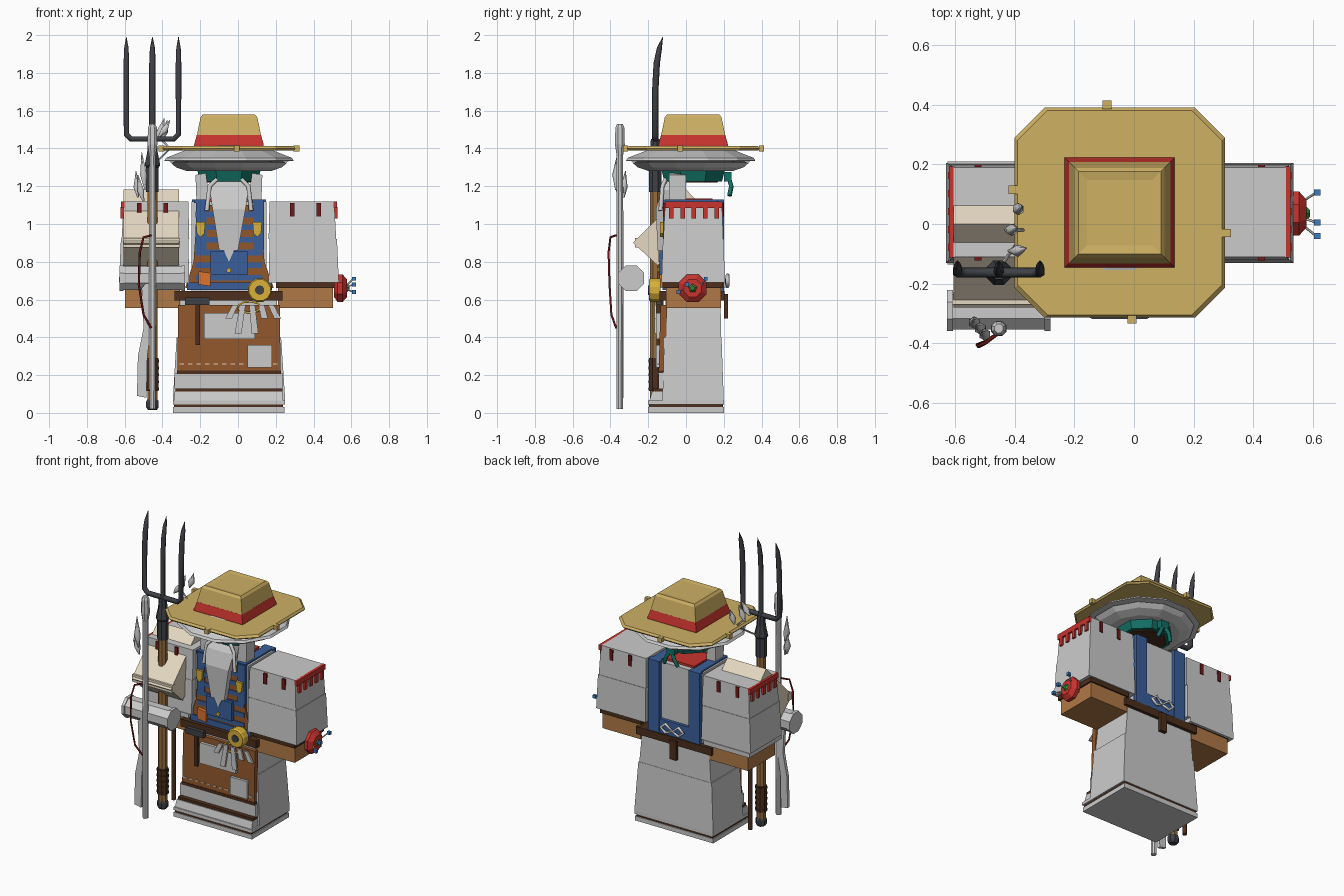
import bpy, bmesh, math
from mathutils import Vector, Matrix

if "Cube" in bpy.data.objects:
    bpy.data.objects.remove(bpy.data.objects["Cube"])

def mat(name, r, g, b):
    m = bpy.data.materials.new(name)
    m.diffuse_color = (*[(c / 255) ** 2.2 for c in (r, g, b)], 1)
    m.use_nodes = True
    m.node_tree.nodes["Principled BSDF"].inputs["Base Color"].default_value = m.diffuse_color
    return m

STRAW, RED, DKRED = mat("straw", 205, 175, 100), mat("red", 200, 55, 50), mat("dark_red", 115, 30, 30)
BLUE, BROWN, DARK = mat("denim", 60, 95, 155), mat("leather", 145, 88, 48), mat("dark_leather", 78, 50, 34)
SKIN, IRON, CREAM = mat("tan", 175, 120, 72), mat("iron", 65, 67, 72), mat("cream", 228, 215, 192)
TEAL, GOLD, ORANGE = mat("teal", 25, 110, 100), mat("brass", 215, 175, 60), mat("orange", 220, 115, 50)
GREEN, PIN, WOOD = mat("green", 60, 140, 60), mat("pin_blue", 60, 125, 195), mat("wood", 150, 110, 65)
CX, CY = -0.048, 0.038   # figure axis

def finish(name, bm, m=None):
    bmesh.ops.recalc_face_normals(bm, faces=bm.faces)
    me = bpy.data.meshes.new(name)
    bm.to_mesh(me)
    bm.free()
    o = bpy.data.objects.new(name, me)
    bpy.context.collection.objects.link(o)
    if m:
        me.materials.append(m)
    return o

def loft(name, rings, m=None):
    """Skin closed rings of equal length and cap both ends."""
    bm = bmesh.new()
    vs = [[bm.verts.new(p) for p in r] for r in rings]
    n = len(vs[0])
    for a, b in zip(vs, vs[1:]):
        for i in range(n):
            bm.faces.new((a[i], a[(i + 1) % n], b[(i + 1) % n], b[i]))
    bm.faces.new(vs[0])
    bm.faces.new(vs[-1])
    return finish(name, bm, m)

def rect(x0, x1, y0, y1, z):
    return [(x0, y0, z), (x1, y0, z), (x1, y1, z), (x0, y1, z)]

def box(name, x0, x1, y0, y1, z0, z1, m=None, top=None):
    """Box, optionally with a different top rectangle."""
    return loft(name, [rect(x0, x1, y0, y1, z0), rect(*(top or (x0, x1, y0, y1)), z1)], m)

def lathe(name, prof, n, centre, axis='Z', m=None):
    """Stack of (radius, height) polygon rings about an axis."""
    R = {'Z': Matrix(), 'X': Matrix.Rotation(math.pi / 2, 4, 'Y'), 'Y': Matrix.Rotation(math.pi / 2, 4, 'X')}[axis]
    rings = [[R @ Vector((r * math.cos(t), r * math.sin(t), h)) + Vector(centre)
              for t in [(i + .5) * 2 * math.pi / n for i in range(n)]] for r, h in prof]
    return loft(name, rings, m)

def tube(name, pts, r, m=None, cyclic=False, radii=None):
    cu = bpy.data.curves.new(name, 'CURVE')
    cu.dimensions, cu.bevel_depth, cu.bevel_resolution, cu.use_fill_caps = '3D', r, 1, True
    s = cu.splines.new('POLY')
    s.points.add(len(pts) - 1)
    for i, p in enumerate(pts):
        s.points[i].co = (*p, 1)
        s.points[i].radius = radii[i] if radii else 1
    s.use_cyclic_u = cyclic
    o = bpy.data.objects.new(name, cu)
    bpy.context.collection.objects.link(o)
    if m:
        cu.materials.append(m)
    return o

def slab(name, pts, y0, y1, m=None):
    """Front-view (x, z) outline extruded along y."""
    return loft(name, [[(x, y, z) for x, z in pts] for y in (y0, y1)], m)

def octo(hx, hy, cut, z):
    p = [(hx, -hy + cut), (hx, hy - cut), (hx - cut, hy), (cut - hx, hy),
         (-hx, hy - cut), (-hx, cut - hy), (cut - hx, -hy), (hx - cut, -hy)]
    return [(CX + x, CY + y, z) for x, y in p]

# robe skirt, hem and front ledge
box("hem_base", -.345, .245, -.2, .2, 0, .03)
box("hem_trim", -.338, .238, -.195, .195, .03, .045, DARK)
box("hem_upper", -.345, .25, -.2, .2, .045, .065)
box("skirt_lower", -.345, .25, -.125, .2, .065, .4, None, (-.325, .228, -.115, .188))
box("skirt_upper", -.318, .222, -.112, .186, .4, .64, None, (-.3, .2, -.108, .182))
box("front_ledge", -.34, .24, -.195, -.12, .06, .112, None, (-.335, .235, -.18, -.12))
box("ledge_trim", -.33, .235, -.175, -.12, .112, .13, DARK)
box("front_panel", -.335, .235, -.145, -.12, .13, .21)

# leather apron with pockets and stitching
box("apron", -.32, .225, -.145, -.11, .21, .57, BROWN, (-.318, .222, -.135, -.1))
box("apron_hem", -.322, .228, -.148, -.12, .205, .225, DARK)
box("apron_pocket", -.18, .09, -.155, -.12, .39, .53)
box("apron_patch", .05, .18, -.158, -.12, .24, .36)
box("apron_strap", -.225, -.2, -.155, -.12, .36, .6, DARK)
for i in range(12):
    box("apron_stitch", -.31 + i * .045, -.285 + i * .045, -.15, -.13, .255, .262, CREAM)

# torso, striped bib and shoulder straps
box("torso", -.245, .15, -.1, .175, .6, 1.12)
slab("bib", [(-.28, .66), (.19, .66), (.14, .8), (.12, 1.1), (-.215, 1.1), (-.235, .8)], -.115, -.09, BROWN)
for i in range(6):
    box("bib_stripe", -.225, .13, -.12, -.1, .70 + i * .067, .73 + i * .067, BLUE)
box("bib_waist", -.27, .18, -.125, -.1, .65, .69, BLUE)
for s in (-1, 1):
    a, b = sorted((CX + s * .12, CX + s * .185))
    box("front_strap", a + .01, b, -.122, -.09, .86, 1.125, BLUE)
    box("shoulder_strap", a, b, -.115, .195, 1.11, 1.13, BLUE)
    box("back_strap", a - .01, b + .01, .165, .2, .62, 1.13, BLUE)
    c = CX + s * .15
    slab("strap_buckle", [(c - .025, 1.01), (c + .025, 1.01), (c + .02, .95), (c, .93), (c - .02, .95)], -.137, -.115, GOLD)
box("back_waist", -.24, .145, .165, .196, .64, .74, BLUE)
slab("bib_pocket", [(-.145, .855), (.05, .855), (.05, .73), (-.145, .73)], -.14, -.11, BLUE)
lathe("pocket_button", [(.013, 0), (.013, .012)], 8, (CX, -.138, .755), 'Y', GOLD)
slab("orange_patch", [(-.21, .75), (-.145, .74), (-.145, .67), (-.21, .68)], -.14, -.11, ORANGE)

# belt, tail, bow and hanging tools
box("belt", -.335, .235, -.14, .205, .595, .645, DARK)
box("belt_tail", -.08, -.03, .2, .222, .5, .63, DARK)
box("tool_pouch", -.28, -.15, -.165, -.13, .57, .612, IRON)
for s in (-1, 1):
    tube("back_bow", [(CX, .215, .69), (CX + s * .05, .22, .73), (CX + s * .085, .22, .7), (CX + s * .05, .22, .67)], .01, None, True)
lathe("tape_roll", [(.062, 0), (.065, .01), (.065, .05), (.058, .06)], 12, (.115, -.135, .65), 'Y', GOLD)
lathe("tape_hole", [(.025, 0), (.025, .01)], 10, (.115, -.19, .65), 'Y', IRON)
tube("key_ring", [(.06 + .06 * math.cos(t * .7), -.16, .56 + .03 * math.sin(t * .7)) for t in range(9)], .006, GOLD, True)
for x, dx, z in ((-.02, -.03, .5), (.02, -.02, .42), (.07, .02, .42), (.12, .02, .5), (.17, .04, .5)):
    slab("hanging_tool", [(x - .01, .57), (x + .02, .57), (x + .018 + dx, z), (x - .018 + dx, z)], -.168, -.155)

# sleeves and forearms
for s in (-1, 1):
    f = lambda a, b: sorted((CX + s * a, CX + s * b))
    box("sleeve_lower", *f(.21, .582), -.13, .205, .69, .92, None, (*f(.215, .572), -.122, .2))
    box("sleeve_upper", *f(.21, .568), -.12, .197, .92, 1.12, None, (*f(.215, .557), -.11, .19))
    box("sleeve_cuff", *f(.25, .56), -.12, .195, .66, .69, DARK)
    box("forearm", *f(.26, .55), -.105, .185, .555, .665, SKIN)
    for x in (.335, .475):
        for y in (-.122, .183):
            box("sleeve_mark", *f(x - .012, x + .012), y, y + .016, 1.04, 1.112, DKRED)
    box("shoulder_trim", *f(.553, .572), -.112, .192, 1.085, 1.12, RED)
    for i in range(5):
        y = -.09 + i * .06
        box("shoulder_fringe", *f(.555, .575), y, y + .024, 1.03, 1.09, RED)
box("left_cuff_fold", -.625, -.28, -.135, .21, .66, .69)

# tomato pincushion on the wrist
lathe("pincushion", [(.05, 0), (.08, .02), (.08, .045), (.05, .07)], 8, (.508, .035, .66), 'X', RED)
lathe("pincushion_leaf", [(.025, 0), (.012, .012)], 5, (.577, .035, .66), 'X', GREEN)
for y, z in ((-.04, .64), (.005, .68), (.105, .71)):
    tube("pin", [(.56, y * .5 + .02, .66), (.61, y, z)], .004)
    box("pin_head", .603, .625, y - .01, y + .01, z - .01, z + .01, PIN)

# hood collar, face mask and beard
slab("hood_left", [(-.22, 1.12), (-.225, 1.26), (-.17, 1.27), (-.15, 1.12)], -.09, .0)
slab("hood_right", [(.124, 1.12), (.129, 1.26), (.074, 1.27), (.054, 1.12)], -.09, .0)
box("neck_lining", -.16, .06, -.06, .14, 1.11, 1.135, RED)
loft("beard", [rect(-.1, 0, -.15, -.11, .86), rect(-.135, .04, -.16, -.1, 1.08), rect(-.15, .055, -.13, -.04, 1.18), rect(-.12, .025, -.08, -.02, 1.25)])
tube("mask_frame", [(-.165, -.135, 1.07), (-.15, -.125, 1.2), (-.1, -.1, 1.25), (.005, -.1, 1.25), (.055, -.125, 1.2), (.07, -.135, 1.07)], .012)
slab("beard_tip", [(-.08, .87), (-.016, .87), (CX, .8)], -.145, -.12)

# bandana under the hat
lathe("bandana", [(.165, 1.225), (.185, 1.3)], 8, (CX, CY, 0), 'Z', TEAL)
lathe("hat_lining", [(.14, 1.22), (.15, 1.24)], 8, (CX, CY, 0), 'Z', DARK)
box("bandana_knot", -.08, -.02, .2, .24, 1.225, 1.275, TEAL)
for s in (-1, 1):
    tube("bandana_tail", [(CX, .225, 1.25), (CX + s * .03, .24, 1.2), (CX + s * .05, .23, 1.15)], .013, TEAL)

# layered under-hat
lathe("under_hat_low", [(.23, 1.28), (.29, 1.3), (.32, 1.325), (.25, 1.335)], 12, (CX, .025, 0))
lathe("under_hat_high", [(.25, 1.325), (.355, 1.335), (.345, 1.35), (.24, 1.39), (.21, 1.405), (.04, 1.46)], 12, (CX, .025, 0))

# straw hat
loft("straw_brim", [octo(.345, .345, .1, 1.39), octo(.352, .352, .1, 1.4), octo(.342, .342, .1, 1.413)], STRAW)
sq = lambda h, z: rect(CX - h, CX + h, CY - h, CY + h, z)
loft("hat_band", [sq(.184, 1.41), sq(.184, 1.42), sq(.17, 1.472)], RED)
loft("hat_crown", [sq(.172, 1.46), sq(.15, 1.565), sq(.138, 1.58), sq(.11, 1.575)], STRAW)
for x, y in ((-.09, .4), (-.405, .115), (.31, -.03), (-.007, -.32)):
    box("straw_wisp", x - .015, x + .015, y - .014, y + .014, 1.385, 1.415, STRAW)

# hay bundle slung through the left shoulder
loft("shoulder_bundle", [[(x, -.28, .9), (x, 0, 1.183), (x, .12, 1.06), (x, -.15, .78)] for x in (-.605, -.312)], CREAM)
box("bundle_flap_edge", -.61, -.308, -.27, -.235, .875, .925, CREAM)
lathe("bedroll", [(.068, 0), (.068, .31)], 8, (-.61, -.29, .713), 'X')
for x in (-.627, -.3):
    lathe("bedroll_end", [(.074, 0), (.074, .02)], 8, (x, -.29, .713), 'X')

# pitchfork
PX, PY = -.453, -.163
lathe("fork_handle", [(.029, .05), (.029, 1.2)], 8, (PX, PY, 0), 'Z', WOOD)
lathe("fork_socket", [(.036, 1.17), (.036, 1.3), (.045, 1.31), (.03, 1.38), (.025, 1.45)], 8, (PX, PY, 0), 'Z', IRON)
lathe("fork_pommel", [(.025, .015), (.036, .03), (.036, .06), (.03, .07)], 8, (PX, PY, 0), 'Z', IRON)
lathe("fork_grip", [(.036, .115), (.036, .29)], 8, (PX, PY, 0), 'Z', DARK)
for i in range(5):
    lathe("grip_wrap", [(.039, 0), (.039, .015)], 8, (PX, PY, .12 + i * .037), 'Z', DARK)
for s in (-1, 0, 1):
    x = PX + s * .138
    base = [(PX, PY, 1.45), (x - s * .025, PY, 1.45), (x, PY, 1.475)] if s else [(x, PY, 1.44)]
    pts = base + [(x, PY, 1.7), (x, PY + .008, 1.85), (x, PY + .022, 1.93), (x, PY + .04, 1.99)]
    tube("fork_tine", pts, .017, IRON, radii=[1] * (len(pts) - 2) + [.8, .08])

# staff with cord, cloth and leaves
lathe("staff", [(.018, .02), (.02, .9), (.018, 1.36), (.028, 1.42), (.026, 1.51), (.016, 1.53)], 8, (-.453, -.35, 0))
tube("staff_cord", [(-.46, -.37, .45), (-.5, -.395, .52), (-.525, -.405, .68), (-.52, -.41, .85), (-.5, -.4, .93), (-.46, -.37, .94)], .006, DKRED)
slab("staff_cloth", [(-.46, .72), (-.51, .66), (-.5, .45), (-.53, .3), (-.535, .09), (-.485, .08), (-.48, .3), (-.46, .45)], -.352, -.33)
tube("tied_stick", [(-.45, -.05, .03), (-.45, -.05, .58)], .015, DARK)
for x, y, z, dx, dz in ((-.5, -.35, 1.12, -.03, .14), (-.53, -.33, 1.14, -.01, .14), (-.49, -.37, 1.18, -.02, .2),
                        (-.4, .05, 1.45, .025, .1), (-.43, -.02, 1.45, .04, .11), (-.42, -.09, 1.46, .06, .09)):
    tube("leaf", [(x, y, z), (x + dx * .5, y, z + dz * .4), (x + dx, y + .01, z + dz)], .016, radii=[.3, 1.3, .1])
tube("sprig_stem", [(-.46, -.16, 1.3), (-.36, -.02, 1.4), (-.42, -.02, 1.46)], .006)
